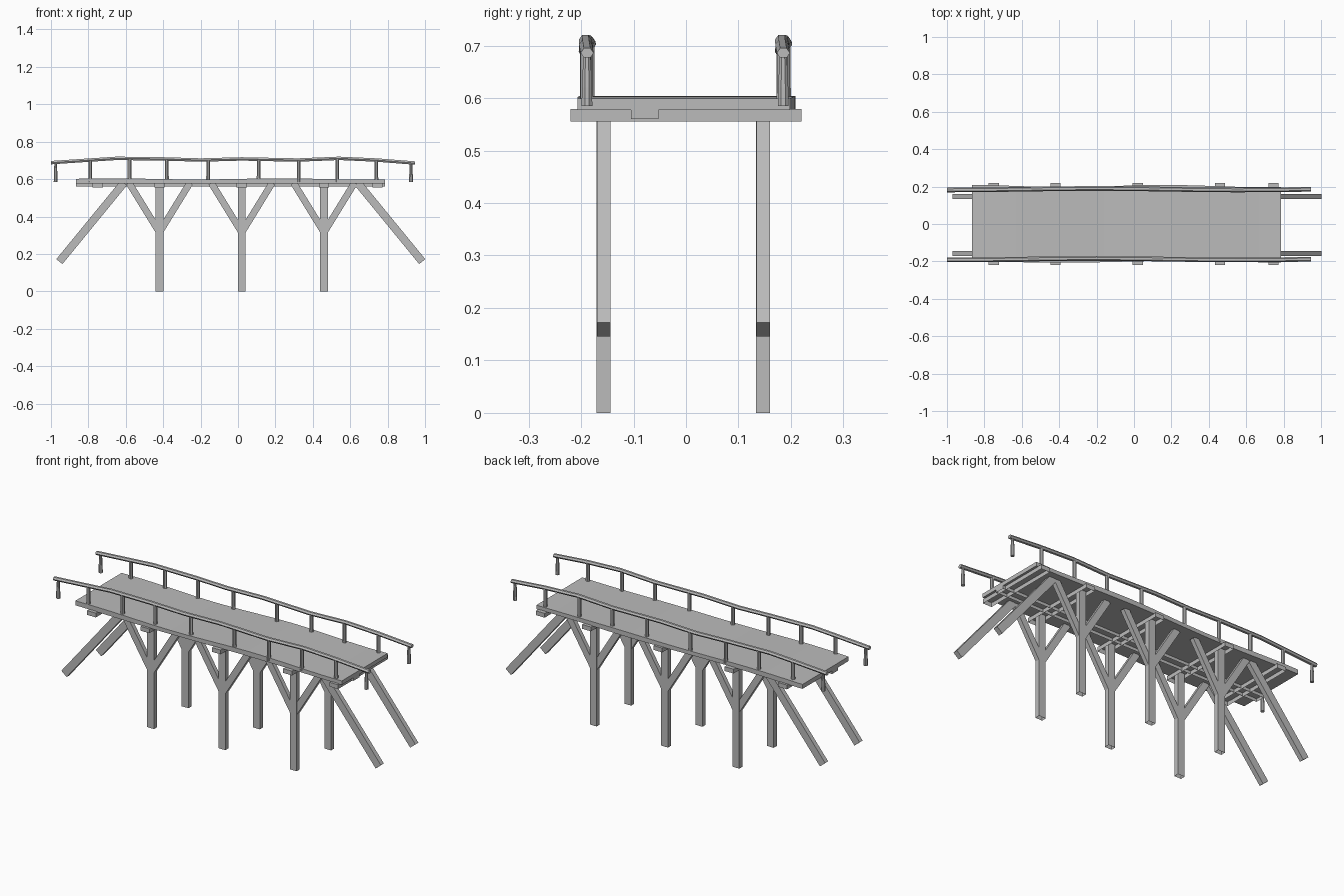
import bpy, bmesh, math
from mathutils import Vector

cube = bpy.data.objects.get("Cube")
if cube:
    bpy.data.objects.remove(cube, do_unlink=True)

wood = bpy.data.materials.new("weathered_grey")
wood.use_nodes = True
GREY = (0.5, 0.5, 0.5, 1)
wood.diffuse_color = GREY
wood.node_tree.nodes["Principled BSDF"].inputs["Base Color"].default_value = GREY


def finish(name, bm, smooth=False):
    bmesh.ops.recalc_face_normals(bm, faces=bm.faces)
    mesh = bpy.data.meshes.new(name)
    bm.to_mesh(mesh)
    bm.free()
    mesh.materials.append(wood)
    obj = bpy.data.objects.new(name, mesh)
    bpy.context.collection.objects.link(obj)
    for p in mesh.polygons:
        p.use_smooth = smooth
    return obj


def loft(name, rings, caps=(True, True), smooth=False):
    """Skin a row of equal rings of points; caps close the first and last ring."""
    bm = bmesh.new()
    loops = [[bm.verts.new(p) for p in ring] for ring in rings]
    for a, b in zip(loops, loops[1:]):
        n = len(a)
        for i in range(n):
            bm.faces.new((a[i], a[(i + 1) % n], b[(i + 1) % n], b[i]))
    for loop, cap in zip((loops[0], loops[-1]), caps):
        if cap:
            bm.faces.new(loop)
    return finish(name, bm, smooth)


def box(name, x0, x1, y0, y1, z0, z1, open_bottom=False):
    rings = [[(x0, y0, z), (x1, y0, z), (x1, y1, z), (x0, y1, z)] for z in (z0, z1)]
    return loft(name, rings, (not open_bottom, True))


def beam(name, start, end, y, width, depth):
    """Square-cut timber between two (x, z) points at constant y."""
    a, b = Vector((start[0], y, start[1])), Vector((end[0], y, end[1]))
    along = (b - a).normalized()
    side = along.cross(Vector((0, 1, 0))) * width / 2
    out = Vector((0, depth / 2, 0))
    loft(name, [[p + side + out, p - side + out, p - side - out, p + side - out]
                for p in (a, b)])


def sample(points, x):
    """Linear interpolation along a list of (x, z) points."""
    for (xa, za), (xb, zb) in zip(points, points[1:]):
        if x <= xb:
            return za + (zb - za) * (x - xa) / (xb - xa)
    return points[-1][1]


# Slightly warped deck
DECK_START, DECK_END, STEPS = -0.865, 0.785, 14
rings = []
for i in range(STEPS + 1):
    x = DECK_START + (DECK_END - DECK_START) * i / STEPS
    front = -0.202 - 0.005 * math.sin(5 * x + 3.5)
    back = 0.203 + 0.006 * math.sin(6 * x + 0.6)
    top = 0.601 + 0.003 * math.sin(7 * x)
    rings.append([(x, front, 0.577), (x, back, 0.577), (x, back, top), (x, front, top)])
loft("deck", rings)

# Cross bearers and the long stringer under the deck
BENTS = (-0.42, 0.02, 0.46)
for x in (-0.75, *BENTS, 0.745):
    box("cross_bearer", x - 0.027, x + 0.027, -0.22, 0.22, 0.555, 0.579, True)
box("stringer", DECK_START, DECK_END, -0.105, -0.052, 0.56, 0.579, True)

# Support posts, braces and slanted end struts
for side, y in (("front", -0.157), ("back", 0.147)):
    for x in BENTS:
        box(side + "_post", x - 0.021, x + 0.021, y - 0.0135, y + 0.0135, 0, 0.576, True)
        for s in (-1, 1):
            beam(side + "_brace", (x, 0.315), (x + s * 0.163, 0.58), y, 0.036, 0.024)
    for s in (-1, 1):
        beam(side + "_end_strut", (0.015 + s * 0.97, 0.159),
             (0.015 + s * 0.625, 0.58), y, 0.042, 0.026)

# Handrails with their posts
RAIL = [(-1, 0.688), (-0.79, 0.702), (-0.65, 0.711), (-0.4, 0.708), (-0.2, 0.702),
        (0.02, 0.708), (0.32, 0.702), (0.54, 0.711), (0.74, 0.702), (0.945, 0.686)]
POSTS = (-0.975, -0.79, -0.58, -0.38, -0.16, 0.11, 0.325, 0.53, 0.74, 0.925)


def rail_y(s, x):
    return s * 0.187 + 0.004 * math.sin(4 * x + 2.4) - 0.001


for s, side in ((-1, "front"), (1, "back")):
    rings = []
    for x, z in RAIL:
        c = Vector((x, rail_y(s, x), z))
        rings.append([c + Vector((0, 0.0125 * math.cos(a), 0.0105 * math.sin(a)))
                      for a in (math.tau * k / 6 for k in range(6))])
    loft(side + "_handrail", rings)

    for i, x in enumerate(POSTS):
        hanging = i in (0, len(POSTS) - 1)
        radius = 0.007 if hanging else 0.0105
        y, top = rail_y(s, x), sample(RAIL, x)
        levels = [(0.585, 0.011), (0.62, 0.0105), (top, radius)]
        rings = [[(x + r * math.cos(a), y + r * math.sin(a), z)
                  for a in (math.tau * (k + 0.5) / 8 for k in range(8))]
                 for z, r in levels]
        loft(side + "_rail_post", rings)
